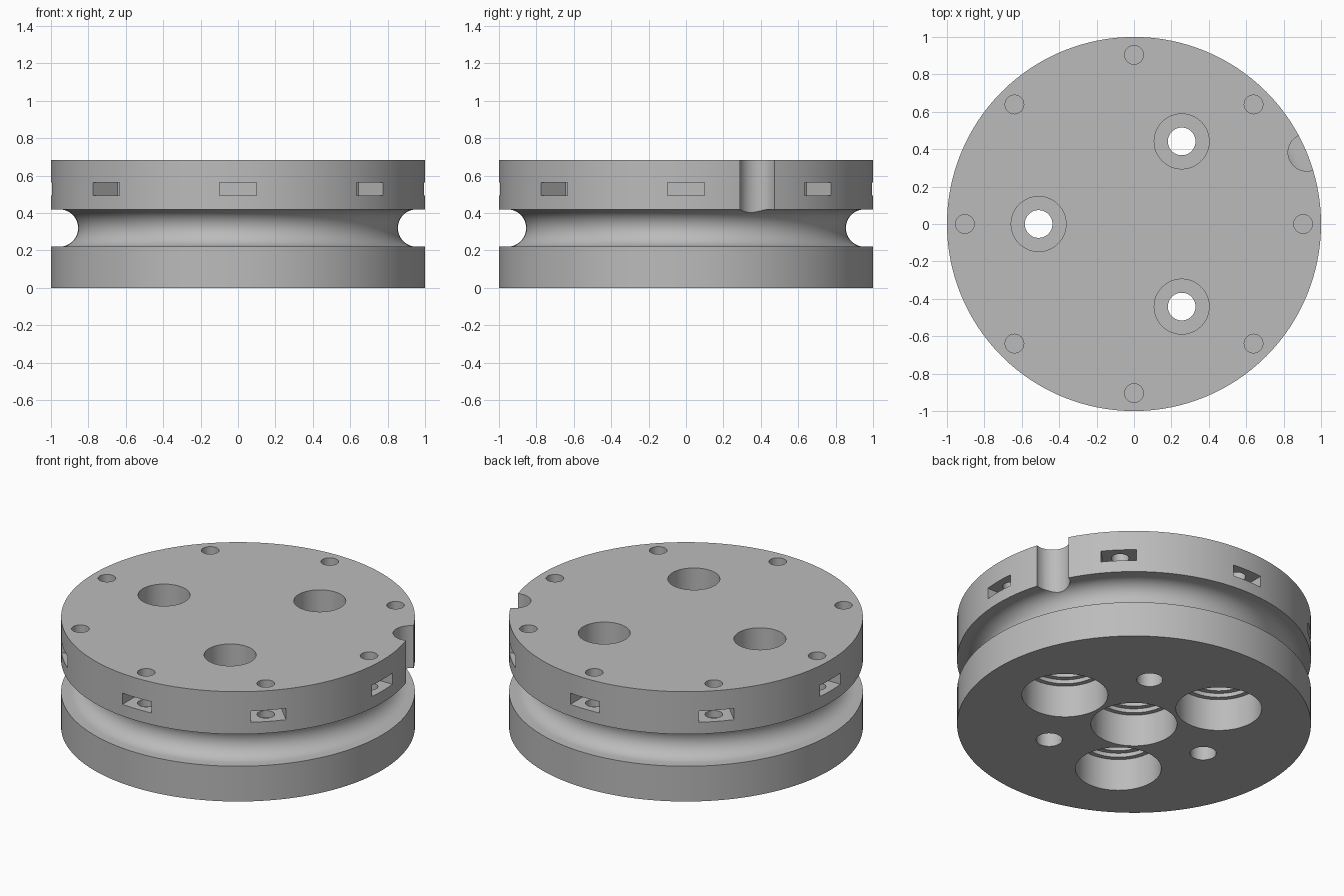
import bpy, bmesh
from math import sin, cos, pi, radians
from mathutils import Matrix

if "Cube" in bpy.data.objects:
    bpy.data.objects.remove(bpy.data.objects["Cube"], do_unlink=True)

grey = bpy.data.materials.new("plain grey")
grey.use_nodes = True
colour = (0.5, 0.5, 0.5, 1)
grey.diffuse_color = colour
grey.node_tree.nodes["Principled BSDF"].inputs["Base Color"].default_value = colour


def lathe(bm, profile, steps, x=0, y=0):
    """Revolve an (r, z) profile, listed bottom to top, into a capped solid."""
    rings = [[bm.verts.new((x + r * cos(2 * pi * i / steps),
                            y + r * sin(2 * pi * i / steps), z))
              for i in range(steps)] for r, z in profile]
    for low, high in zip(rings, rings[1:]):
        for i in range(steps):
            j = (i + 1) % steps
            bm.faces.new((low[i], low[j], high[j], high[i]))
    bm.faces.new(rings[0][::-1])
    bm.faces.new(rings[-1])


def finish(bm, name):
    mesh = bpy.data.meshes.new(name)
    bm.to_mesh(mesh)
    bm.free()
    mesh.materials.append(grey)
    obj = bpy.data.objects.new(name, mesh)
    bpy.context.collection.objects.link(obj)
    return obj


def polar(radius, degrees):
    return radius * cos(radians(degrees)), radius * sin(radians(degrees))


def cut(target, bm, name):
    """Subtract the cutter, apply it and remove the helper."""
    cutter = finish(bm, name)
    cutter.hide_render = True
    mod = target.modifiers.new(name, "BOOLEAN")
    mod.object = cutter
    mod.operation = "DIFFERENCE"
    mod.solver = "EXACT"
    bpy.context.view_layer.objects.active = target
    bpy.ops.object.modifier_apply(modifier=name)
    bpy.data.objects.remove(cutter, do_unlink=True)


# Wheel body with a round groove about its waist
TOP = 0.685
MID = 0.32
groove = [(0.955 - 0.1 * cos(a), MID + 0.1 * sin(a))
          for a in (radians(-90 + 180 * k / 20) for k in range(21))]
bm = bmesh.new()
lathe(bm, [(1, 0), (1, 0.22)] + groove + [(1, 0.42), (1, TOP)], 128)
body = finish(bm, "grooved_wheel")

# Bolt holes, counterbored from the top
bm = bmesh.new()
for angle in (60, 180, 300):
    lathe(bm, [(0.074, -0.1), (0.074, 0.36), (0.147, 0.36), (0.147, 0.8)],
          48, *polar(0.51, angle))
cut(body, bm, "bolt_holes")

# Stepped blind bores in the underside: one central, three around it
bm = bmesh.new()
bore = [(0.243, -0.1), (0.243, 0.2), (0.215, 0.2), (0.215, 0.225),
        (0.185, 0.225), (0.185, 0.4)]
lathe(bm, bore, 64)
for angle in (0, 120, 240):
    lathe(bm, bore, 64, *polar(0.51, angle))
cut(body, bm, "stepped_bores")

# Eight rim slots
bm = bmesh.new()
for k in range(8):
    turn = Matrix.Rotation(k * pi / 4, 4, "Z")
    place = Matrix.Translation((0.96, 0, 0.528))
    size = Matrix.Diagonal((0.3, 0.2, 0.07, 1))
    bmesh.ops.create_cube(bm, size=1, matrix=turn @ place @ size)
cut(body, bm, "rim_slots")

# Pin holes dropping through each slot
bm = bmesh.new()
for k in range(8):
    lathe(bm, [(0.05, 0.45), (0.05, 0.8)], 32, *polar(0.904, 45 * k))
cut(body, bm, "pin_holes")

# Rounded entry notch from the top edge into the groove
bm = bmesh.new()
lathe(bm, [(0.1, MID), (0.1, 0.8)], 48, *polar(1, 22.5))
cut(body, bm, "entry_notch")

# Smooth curves, crisp machined edges
bpy.ops.object.select_all(action="DESELECT")
body.select_set(True)
bpy.context.view_layer.objects.active = body
bpy.ops.object.shade_smooth_by_angle(angle=radians(30))
